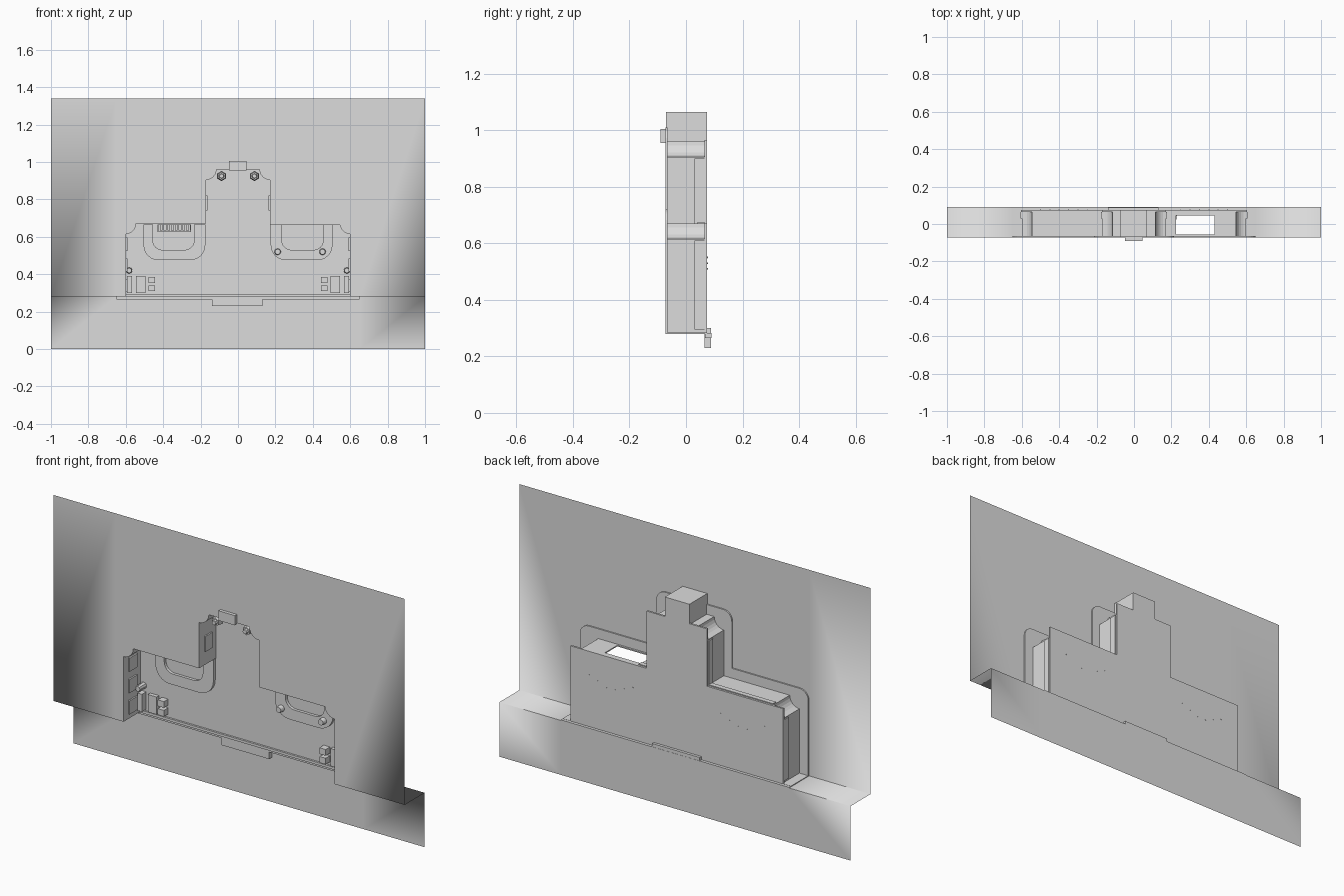
import bpy, bmesh, math
from math import pi, cos, sin

cube = bpy.data.objects.get("Cube")
if cube:
    bpy.data.objects.remove(cube, do_unlink=True)

grey = bpy.data.materials.new("plain grey")
grey.use_nodes = True
grey.diffuse_color = (0.72, 0.72, 0.72, 1)
grey.node_tree.nodes["Principled BSDF"].inputs["Base Color"].default_value = grey.diffuse_color

FRONT, BACK, FLOOR = -0.073, 0.09, 0.065
SHELF, TOP = 0.28, 1.34


def finish(name, bm, smooth=False, fix=True):
    if fix:
        bmesh.ops.recalc_face_normals(bm, faces=bm.faces[:])
    for f in bm.faces:
        f.smooth = smooth
    me = bpy.data.meshes.new(name)
    bm.to_mesh(me)
    bm.free()
    me.materials.append(grey)
    ob = bpy.data.objects.new(name, me)
    bpy.context.collection.objects.link(ob)
    return ob


def box(name, x0, x1, y0, y1, z0, z1):
    return prism(name, [(x0, z0), (x1, z0), (x1, z1), (x0, z1)], y0, y1)


def prism(name, pts, y0, y1):
    """Extrude an x-z outline along y."""
    bm = bmesh.new()
    face = bm.faces.new([bm.verts.new((x, y0, z)) for x, z in pts])
    ext = bmesh.ops.extrude_face_region(bm, geom=[face])
    bmesh.ops.translate(bm, vec=(0, y1 - y0, 0),
                        verts=[v for v in ext["geom"] if isinstance(v, bmesh.types.BMVert)])
    return finish(name, bm)


def sheet(name, faces, smooth=False):
    """Thin surface from lists of 3D corners."""
    bm = bmesh.new()
    for corners in faces:
        bm.faces.new([bm.verts.new(c) for c in corners])
    return finish(name, bm, smooth, fix=False)


def knob(name, x, y, z, radius, depth, sides):
    bm = bmesh.new()
    bmesh.ops.create_cone(bm, cap_ends=True, segments=sides, radius1=radius,
                          radius2=radius * 0.8, depth=depth)
    ob = finish(name, bm)
    ob.rotation_euler.x = pi / 2
    ob.location = (x, y, z)
    return ob


def arc(cx, cz, r, a0, a1, n=6):
    return [(cx + r * cos(math.radians(a0 + (a1 - a0) * i / n)),
             cz + r * sin(math.radians(a0 + (a1 - a0) * i / n))) for i in range(n + 1)]


def mirrored(half):
    """Close a right-hand outline with its mirror image, right to left."""
    return half + [(-x, z) for x, z in reversed(half)]


# Outlines of the stepped opening, the back cover and the flange
opening = mirrored([(0.6, SHELF)] + arc(0.6, 0.67, 0.055, 270, 180)
                   + [(0.17, 0.67)] + arc(0.17, 0.96, 0.055, 270, 180))
cover = mirrored([(0.605, SHELF), (0.605, 0.67), (0.172, 0.67), (0.172, 0.965)])
rim = mirrored([(0.65, SHELF)] + arc(0.6, 0.67, 0.05, 0, 90)
               + [(0.215, 0.72)] + arc(0.165, 0.96, 0.05, 0, 90))

# Upper panel with the opening, and the shelf and lower panel behind it
wide = 0.65
sheet("upper_panel", [[(x, FRONT, z) for x, z in
                       [(-wide, SHELF), (-wide, TOP), (wide, TOP), (wide, SHELF)] + opening][::-1]])
sheet("lower_panel", [[(-wide, BACK, 0), (wide, BACK, 0), (wide, BACK, SHELF), (-wide, BACK, SHELF)]])

# Side wings: folds blend smoothly at the outer ends and stay crisp inside
for side, label in ((1, "left"), (-1, "right")):
    bm = bmesh.new()
    out_front = bm.verts.new((side, FRONT, SHELF))
    out_back = bm.verts.new((side, BACK, SHELF))

    def inner(y, z, x=wide):
        return bm.verts.new((side * x, y, z))

    loops = [[inner(FRONT, SHELF), out_front, inner(FRONT, TOP, 1), inner(FRONT, TOP)],
             [inner(BACK, SHELF), out_back, out_front, inner(FRONT, SHELF)],
             [inner(BACK, 0), inner(BACK, 0, 1), out_back, inner(BACK, SHELF)]]
    for loop in loops:
        bm.faces.new(loop if side > 0 else loop[::-1])
    finish(label + "_wing", bm, smooth=True, fix=False)

# Flange around the opening on the rear of the panel
prism("rear_flange", rim + opening[::-1], FRONT + 0.001, FRONT + 0.008)

# Cavity walls following the opening, leaving the left roof out
walls = []
for (xa, za), (xb, zb) in zip(opening, opening[1:]):
    left_roof = xa > 0.5 and abs(xb - 0.17) < 0.001
    if not left_roof:
        walls.append([(xa, FRONT, za), (xb, FRONT, zb), (xb, FLOOR, zb), (xa, FLOOR, za)])
sheet("cavity_walls", walls)

# Left roof framed around its open skylight
for name, x0, x1, y0, y1 in (("inner", 0.17, 0.225, FRONT, FLOOR),
                             ("outer", 0.43, 0.545, FRONT, FLOOR),
                             ("front", 0.225, 0.43, FRONT, -0.055),
                             ("back", 0.225, 0.43, 0.045, FLOOR)):
    box("roof_" + name + "_strip", x0, x1, y0, y1, 0.664, 0.67)

# Back cover, roof housing and front latch
prism("back_cover", cover, FLOOR, 0.075)
box("roof_housing", -0.072, 0.068, FRONT + 0.003, 0.075, 0.96, 1.065)
box("front_latch", -0.048, 0.045, -0.09, FRONT, 0.955, 1.005)

# Sill along the bottom and hanging centre tab
box("sill", -wide, wide, 0.068, BACK, 0.265, 0.283)
box("sill_lip", -0.6, 0.6, 0.055, 0.068, SHELF, 0.293)
box("centre_tab", -0.14, 0.13, 0.066, BACK - 0.001, 0.23, 0.3)

# Ring with rounded lower corners
u_ring = ([(0.505, 0.665)] + arc(0.425, 0.555, 0.08, 0, -90)
          + arc(0.255, 0.555, 0.08, -90, -180) + [(0.175, 0.665), (0.235, 0.665)]
          + arc(0.285, 0.58, 0.05, 180, 270) + arc(0.405, 0.58, 0.05, 270, 360)
          + [(0.455, 0.665)])


def span(s, a, b):
    return sorted((s * a, s * b))


for s, label in ((1, "left_"), (-1, "right_")):
    prism(label + "window_ring", [(s * x, z) for x, z in u_ring], 0.05, FLOOR)
    # Outer ribs along the walls
    box(label + "side_rib", *span(s, 0.6, 0.606), 0.03, FLOOR, 0.295, 0.61)
    box(label + "upper_rib", *span(s, 0.17, 0.176), 0.03, FLOOR, 0.67, 0.9)
    box(label + "roof_rib", *span(s, 0.175, 0.225 if s > 0 else 0.54), 0.04, FLOOR, 0.67, 0.675)
    # Horizontal lip at the foot of the housing
    box(label + "foot_lip", *span(s, 0.6, 0.65), FRONT, 0.075, SHELF, 0.284)
    # Framed panels on the inner walls
    for i in range(3):
        z = 0.34 + 0.11 * i
        box(label + "wall_panel", *span(s, 0.592, 0.6), -0.035, 0.03, z - 0.035, z + 0.035)
    box(label + "upper_wall_panel", *span(s, 0.163, 0.17), -0.03, 0.025, 0.74, 0.82)
    # Small fittings near the lower corners
    box(label + "locker", *span(s, 0.495, 0.545), 0.045, FLOOR, 0.3, 0.39)
    box(label + "side_slot", *span(s, 0.568, 0.594), 0.03, FLOOR, 0.3, 0.39)
    for z in (0.325, 0.37):
        box(label + "button", *span(s, 0.443, 0.478), 0.03, FLOOR, z - 0.016, z + 0.016)
    knob(label + "valve", s * 0.582, 0.04, 0.42, 0.017, 0.05, 8)
    # Corner bolts high in the cavity
    knob(label + "top_bolt", s * 0.088, -0.045, 0.925, 0.027, 0.03, 6)
    knob(label + "top_bolt_head", s * 0.088, -0.065, 0.925, 0.014, 0.014, 8)
    # Tiny rivets scattered in a curve on the back
    for i in range(6):
        knob(label + "rivet", s * (0.25 + 0.05 * i), 0.0755, 0.5 + 0.02 * abs(i - 2.5), 0.003, 0.003, 6)

# Round knobs on the left ring and the grille in the right roof
for x in (0.212, 0.452):
    knob("ring_knob", x, 0.04, 0.52, 0.018, 0.03, 12)
box("grille_back", -0.43, -0.25, 0.035, 0.05, 0.63, 0.667)
for i in range(9):
    x = -0.42 + 0.02 * i
    box("grille_bar", x - 0.005, x + 0.005, 0.02, 0.035, 0.63, 0.667)
box("grille_rail", -0.43, -0.25, 0.015, 0.035, 0.625, 0.634)
